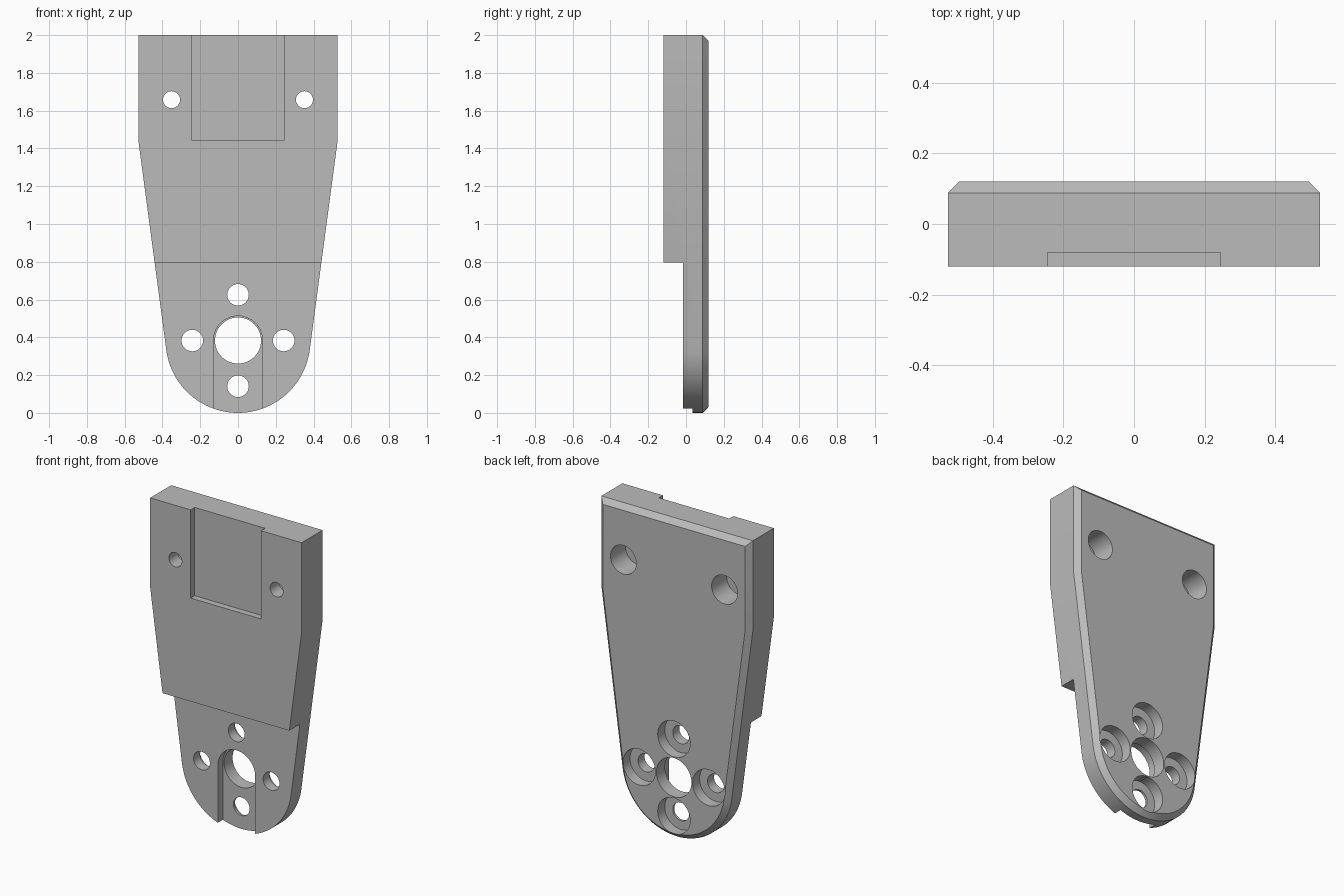
import bpy
import bmesh
from math import sin, cos, pi, radians

cube = bpy.data.objects.get("Cube")
if cube:
    bpy.data.objects.remove(cube, do_unlink=True)

HALF_W, TOP, HUB_Z, HUB_R = 0.527, 2.0, 0.383, 0.383
TAPER = radians(7.6)
FRONT, BACK, CHAMFER = -0.12, 0.12, 0.032

grey = bpy.data.materials.new("plain_grey")
grey.use_nodes = True
colour = (0.5, 0.5, 0.5, 1)
grey.diffuse_color = colour
grey.node_tree.nodes["Principled BSDF"].inputs["Base Color"].default_value = colour


def arc(x, z, r, start, end, steps):
    return [(x + r * cos(start + (end - start) * i / steps),
             z + r * sin(start + (end - start) * i / steps)) for i in range(steps + 1)]


def circle(x, z, r):
    return arc(x, z, r, 0, 2 * pi, 48)[:-1]


def rect(x0, x1, z0, z1):
    return [(x0, z0), (x1, z0), (x1, z1), (x0, z1)]


def outline(inset):
    """Tapered plate with a round lower end, shrunk evenly by inset."""
    w, r, top = HALF_W - inset, HUB_R - inset, TOP - inset
    shoulder = HUB_Z + (w * cos(TAPER) - r) / sin(TAPER)
    return ([(w, top), (-w, top), (-w, shoulder)]
            + arc(0, HUB_Z, r, pi + TAPER, 2 * pi - TAPER, 48)
            + [(w, shoulder)])


def loft(name, sections):
    """Closed solid through (profile, y) sections."""
    bm = bmesh.new()
    rings = [[bm.verts.new((x, y, z)) for x, z in pts] for pts, y in sections]
    bm.faces.new(rings[0])
    bm.faces.new(rings[-1][::-1])
    for a, b in zip(rings, rings[1:]):
        for i in range(len(a)):
            j = (i + 1) % len(a)
            bm.faces.new((a[i], b[i], b[j], a[j]))
    bmesh.ops.recalc_face_normals(bm, faces=bm.faces)
    mesh = bpy.data.meshes.new(name)
    bm.to_mesh(mesh)
    bm.free()
    obj = bpy.data.objects.new(name, mesh)
    bpy.context.collection.objects.link(obj)
    mesh.materials.append(grey)
    return obj


# Plate with a chamfered back edge
plate = loft("mounting_plate", [(outline(0), FRONT), (outline(0), BACK - CHAMFER),
                                (outline(CHAMFER), BACK)])
bpy.context.view_layer.objects.active = plate
plate.select_set(True)


def cut(profile, y0=-0.3, y1=0.3):
    cutter = loft("cutter", [(profile, y0), (profile, y1)])
    cutter.hide_render = True
    mod = plate.modifiers.new("cut", 'BOOLEAN')
    mod.operation = 'DIFFERENCE'
    mod.solver = 'EXACT'
    mod.object = cutter
    bpy.ops.object.modifier_apply(modifier=mod.name)
    bpy.data.objects.remove(cutter, do_unlink=True)


# Thinner lower section, upper pocket, and round-topped slot on the front
cut(rect(-1, 1, -0.5, 0.795), y1=-0.015)
cut(rect(-0.245, 0.245, 1.445, 2.5), y1=-0.08)
cut(arc(0, HUB_Z, 0.13, 0, pi, 32) + [(-0.13, -0.5), (0.13, -0.5)], y1=0.035)

# Central bore
cut(circle(0, HUB_Z, 0.122))

# Four counterbored holes around the bore
for dx, dz in ((1, 0), (0, 1), (-1, 0), (0, -1)):
    x, z = 0.242 * dx, HUB_Z + 0.242 * dz
    cut(circle(x, z, 0.057))
    cut(circle(x, z, 0.113), y0=0.05)

# Two deep counterbored screw holes at the top
for side in (-1, 1):
    cut(circle(side * 0.352, 1.658, 0.045))
    cut(circle(side * 0.352, 1.658, 0.09), y0=-0.03)

bpy.ops.object.shade_smooth_by_angle(angle=radians(25))
